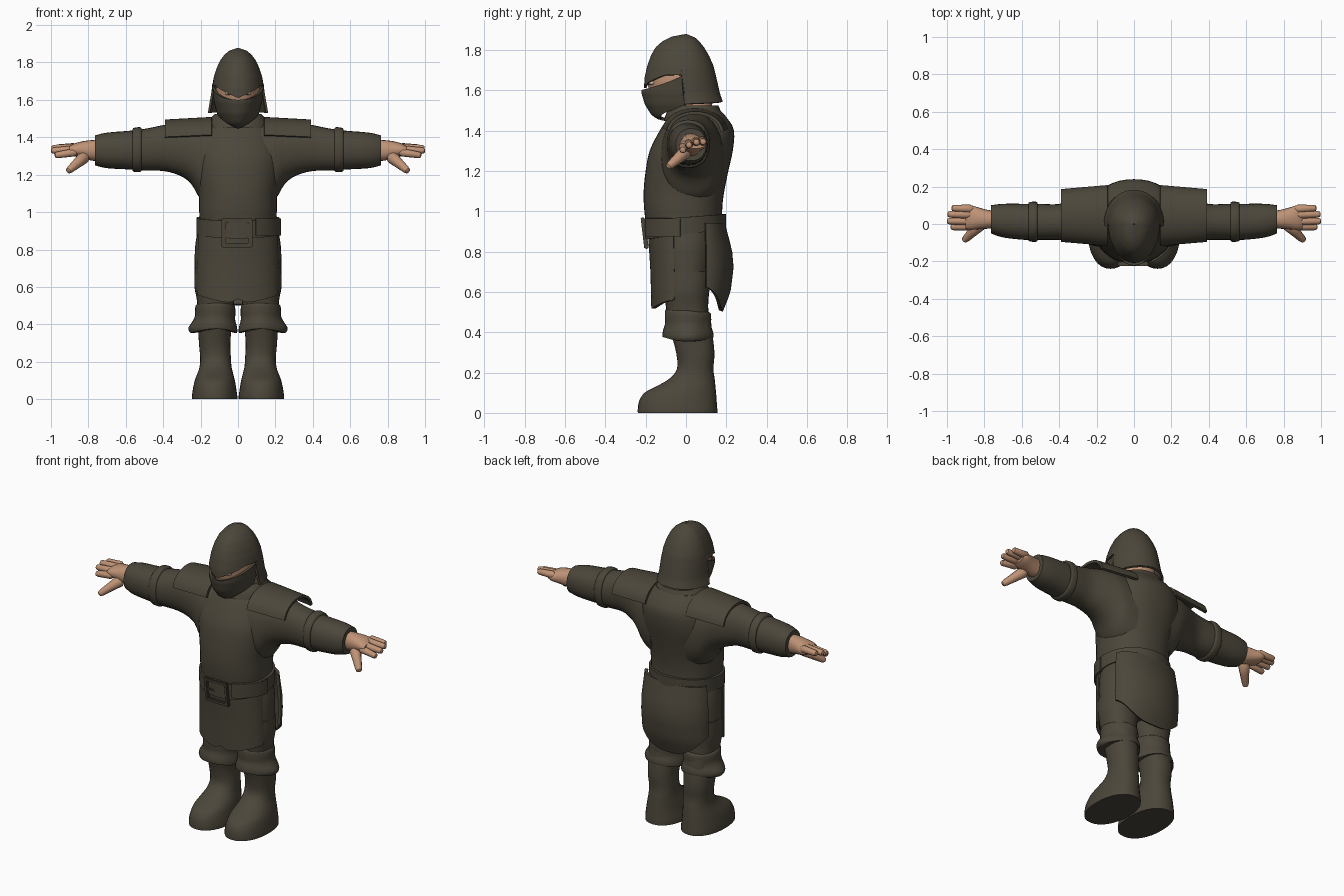
import bpy, bmesh, math
from math import sin, cos, pi, radians
from mathutils import Vector

if "Cube" in bpy.data.objects:
    bpy.data.objects.remove(bpy.data.objects["Cube"])


def material(name, rgb):
    m = bpy.data.materials.new(name)
    m.diffuse_color = (*rgb, 1)
    m.use_nodes = True
    m.node_tree.nodes["Principled BSDF"].inputs["Base Color"].default_value = m.diffuse_color
    return m


CLOTH = material("dark_cloth", (0.072, 0.062, 0.043))
SKIN = material("skin", (0.52, 0.29, 0.18))
PALE = material("eye_white", (0.55, 0.5, 0.42))


def finish(name, bm, mat, mirror=False, thick=0):
    """Turn a bmesh into a smooth object, optionally thickened and mirrored in x."""
    bmesh.ops.remove_doubles(bm, verts=bm.verts, dist=0.0002)
    bmesh.ops.recalc_face_normals(bm, faces=bm.faces)
    me = bpy.data.meshes.new(name)
    bm.to_mesh(me)
    bm.free()
    ob = bpy.data.objects.new(name, me)
    bpy.context.collection.objects.link(ob)
    me.materials.append(mat)
    bpy.ops.object.select_all(action='DESELECT')
    ob.select_set(True)
    bpy.context.view_layer.objects.active = ob
    if thick:
        s = ob.modifiers.new("thickness", 'SOLIDIFY')
        s.thickness, s.offset = thick, 0
        bpy.ops.object.modifier_apply(modifier=s.name)
    bpy.ops.object.shade_smooth_by_angle(angle=radians(42))
    if mirror:
        ob.modifiers.new("mirror", 'MIRROR')
    return ob


def grid(name, f, nu, nv, mat, closed=False, caps=False, **kw):
    """Surface from f(u, v); v runs around when closed."""
    bm = bmesh.new()
    cols = nv if closed else nv + 1
    rows = [[bm.verts.new(f(i / nu, j / nv)) for j in range(cols)] for i in range(nu + 1)]
    for a, b in zip(rows, rows[1:]):
        for j in range(nv):
            k = (j + 1) % cols
            bm.faces.new((a[j], a[k], b[k], b[j]))
    if caps:
        bm.faces.new(rows[0])
        bm.faces.new(rows[-1])
    return finish(name, bm, mat, **kw)


def spline(rows, u):
    """Catmull-Rom interpolation of a short table."""
    t = u * (len(rows) - 1)
    i = min(int(t), len(rows) - 2)
    t -= i
    p = [rows[max(0, min(len(rows) - 1, i + k))] for k in (-1, 0, 1, 2)]
    return [0.5 * (2 * b + (c - a) * t + (2 * a - 5 * b + 4 * c - d) * t * t
                   + (3 * b - a - 3 * c + d) * t ** 3) for a, b, c, d in zip(*p)]


def loft(name, rows, mat, axis='z', power=2.2, segs=28, **kw):
    """Rounded rings along z (z, cx, cy, rx, ry) or along x (x, cy, cz, ry, rz)."""
    def f(u, v):
        h, ca, cb, ra, rb = spline(rows, u)
        s, c = sin(2 * pi * v), cos(2 * pi * v)
        a = ca + ra * math.copysign(abs(s) ** (2 / power), s)
        b = cb + rb * math.copysign(abs(c) ** (2 / power), c)
        return (a, b, h) if axis == 'z' else (h, a, b)
    return grid(name, f, 3 * (len(rows) - 1), segs, mat, closed=True, caps=True, **kw)


def lookup(prof, z):
    z = max(prof[0][0], min(prof[-1][0], z))
    for a, b in zip(prof, prof[1:]):
        if z <= b[0]:
            t = (z - a[0]) / (b[0] - a[0])
            return [p + (q - p) * t for p, q in zip(a[1:], b[1:])]


def shell(name, prof, cy, zlo, zhi, a0=-180, a1=180, nu=12, nv=72, thick=0.014, mat=CLOTH):
    """Sheet wrapped about z; profile rows (z, half width, front y, back y), angle 0 = front."""
    def f(u, v):
        a = radians(a0 + (a1 - a0) * v)
        z = zlo(a) + (zhi(a) - zlo(a)) * u
        w, yf, yb = lookup(prof, z)
        c = cos(a)
        return (w * sin(a), cy - c * ((cy - yf) if c > 0 else (yb - cy)), z)
    return grid(name, f, nu, nv, mat, thick=thick)


def tube(name, p, q, r0, r1, mat):
    """Tapered finger with rounded ends."""
    p, q = Vector(p), Vector(q)
    rot = (q - p).to_track_quat('Z', 'Y')
    prof = [(0, 0.5 * r0), (0.15, r0), (0.5, (r0 + r1) / 2), (0.88, r1), (0.97, 0.8 * r1), (1, 0.4 * r1)]

    def f(u, v):
        t, r = prof[round(u * 5)]
        return p + rot @ Vector((r * cos(2 * pi * v), r * sin(2 * pi * v), t * (q - p).length))
    return grid(name, f, 5, 10, mat, closed=True, caps=True, mirror=True)


def ball(name, c, r, mat, mirror=False):
    bm = bmesh.new()
    bmesh.ops.create_uvsphere(bm, u_segments=24, v_segments=16, radius=1)
    for v in bm.verts:
        v.co = Vector(c) + Vector([a * b for a, b in zip(v.co, r)])
    return finish(name, bm, mat, mirror)


# Torso: (z, front y, back y, half width)
body = [(.86, -.18, .175, .2), (.95, -.2, .18, .205), (1.02, -.208, .18, .208), (1.1, -.21, .19, .21),
        (1.2, -.2, .21, .228), (1.3, -.18, .232, .24), (1.4, -.13, .238, .22),
        (1.46, -.09, .205, .185), (1.5, -.05, .17, .145)]
loft("torso", [(z, 0, (f + b) / 2, w, (b - f) / 2) for z, f, b, w in body], CLOTH, segs=40)
loft("collar", [(1.45, 0, .04, .17, .15), (1.49, 0, .04, .155, .135), (1.525, 0, .045, .125, .115)], CLOTH)

# Sleeves: (x, bottom z, top z, front y, back y)
sleeve = [(.12, 1.02, 1.49, -.13, .19), (.2, 1.07, 1.49, -.12, .18), (.25, 1.15, 1.485, -.105, .165),
          (.31, 1.195, 1.48, -.095, .14), (.4, 1.22, 1.465, -.085, .107), (.5, 1.222, 1.445, -.085, .108),
          (.58, 1.228, 1.435, -.085, .108), (.7, 1.235, 1.425, -.072, .108), (.765, 1.25, 1.41, -.05, .1)]
loft("sleeve", [(x, (f + k) / 2, (b + t) / 2, (k - f) / 2, (t - b) / 2) for x, b, t, f, k in sleeve],
     CLOTH, axis='x', mirror=True)
loft("bracer_strap", [(.515, .012, 1.334, .1, .112), (.525, .012, 1.334, .107, .12),
                      (.555, .012, 1.333, .106, .118), (.565, .012, 1.333, .1, .11)],
     CLOTH, axis='x', mirror=True)


# Shoulder plates arched over the sleeves
def plate(u, v):
    a = radians(-78 + 158 * v)
    r = .158 - .022 * u
    return (.14 + .25 * u, .045 + r * sin(a), 1.375 - .01 * u + (.126 - .004 * u) * cos(a) ** .8)


grid("shoulder_plate", plate, 6, 20, CLOTH, mirror=True, thick=0.016)

# Hands
loft("palm", [(.74, .025, 1.33, .045, .055), (.78, .025, 1.33, .05, .055), (.83, .03, 1.333, .058, .046),
              (.875, .035, 1.333, .066, .034), (.9, .035, 1.332, .06, .022)],
     SKIN, axis='x', mirror=True, segs=20)
for label, y, z, tx, ty, tz in (("little", .08, 1.348, .975, .085, 1.345), ("ring", .05, 1.345, .998, .052, 1.342),
                                ("middle", .015, 1.335, 1.0, .015, 1.328), ("index", -.012, 1.322, .98, -.016, 1.303)):
    tube(label + "_finger", (.86, y, z), (tx, ty, tz), .023, .018, SKIN)
tube("thumb", (.81, .01, 1.305), (.91, -.09, 1.218), .034, .02, SKIN)

# Head and eyes
ball("face", (0, -.03, 1.655), (.117, .162, .165), SKIN)
loft("neck", [(1.46, 0, .04, .09, .09), (1.6, 0, .03, .09, .1)], SKIN)
ball("eye", (.05, -.168, 1.636), (.02, .016, .011), PALE, True)
ball("pupil", (.048, -.182, 1.636), (.008, .006, .008), CLOTH, True)

# Helmet with face opening, long at the sides and back
dome = [(1.52, .158, -.19, .185), (1.58, .142, -.203, .163), (1.66, .134, -.2, .145), (1.72, .124, -.186, .13),
        (1.77, .108, -.168, .108), (1.81, .089, -.145, .084), (1.84, .066, -.11, .06), (1.86, .04, -.068, .036),
        (1.872, .002, -.004, .002)]


def brow(a):
    d = math.degrees(abs(a))
    return 1.61 + .065 * min(1, d / 60) if d < 88 else 1.53 + .012 * (d - 88) / 92


shell("helmet", dome, -.002, brow, lambda a: 1.872, nu=22, nv=90, thick=.012)

# Mask over nose and jaw
jaw = [(1.452, .01, -.09, 0), (1.458, .045, -.13, 0), (1.48, .08, -.165, 0), (1.53, .106, -.197, 0),
       (1.59, .122, -.215, 0), (1.67, .131, -.207, 0)]
shell("mask", jaw, 0, lambda a: 1.452 + .06 * sin(a) ** 2,
      lambda a: 1.6 + .07 * (abs(a) / radians(85)) ** 2, -92, 92, nu=14, nv=40)

# Belt, strap end and buckle
waist = [(.8, .213, -.2, .188), (1, .213, -.206, .188)]
shell("belt", waist, -.01, lambda a: .885 - .025 * cos(a), lambda a: .97 - .015 * cos(a), nu=2, thick=.02)
tail = [(.8, .222, -.212, .19), (1, .222, -.216, .19)]
shell("belt_tail", tail, -.01, lambda a: .875, lambda a: .965, 25, 85, nu=2, nv=14, thick=.016)


def bar(name, x0, x1, z0, z1):
    bm = bmesh.new()
    bmesh.ops.create_cube(bm, size=1)
    for v in bm.verts:
        z = (z0 + z1) / 2 + v.co.z * (z1 - z0)
        v.co = ((x0 + x1) / 2 + v.co.x * (x1 - x0), -.212 + .12 * (.95 - z) + v.co.y * .022, z)
    bmesh.ops.bevel(bm, geom=bm.edges[:], offset=.005, segments=2, affect='EDGES')
    finish(name, bm, CLOTH)


bar("buckle_top", -.087, .077, .945, .968)
bar("buckle_bottom", -.087, .077, .812, .836)
bar("buckle_left", -.087, -.064, .812, .968)
bar("buckle_right", .054, .077, .812, .968)
bar("buckle_prong", -.07, -.015, .885, .902)

# Trousers and skirt panels
loft("hips", [(.95, 0, 0, .2, .15), (.85, 0, .005, .225, .145), (.75, 0, .005, .232, .14),
              (.65, 0, .005, .23, .125), (.6, 0, .005, .22, .105)], CLOTH, segs=36)
loft("thigh", [(.7, .12, .005, .112, .12), (.6, .12, .003, .113, .112), (.53, .12, .005, .1, .105),
               (.42, .12, .015, .092, .1)], CLOTH, mirror=True)
apron = [(.5, .212, -.162, 0), (.7, .21, -.166, 0), (.85, .205, -.176, 0), (.95, .2, -.18, 0)]
shell("front_skirt", apron, -.045, lambda a: .515 + .045 * sin(a) ** 2 + .02 * math.exp(-(a / .12) ** 2),
      lambda a: .93, -84, 84, nu=8, nv=36, thick=.02)
coat = [(.5, .2, 0, .172), (.6, .218, 0, .212), (.72, .222, 0, .227), (.8, .22, 0, .22), (.95, .207, 0, .182)]
shell("back_skirt", coat, .085, lambda a: .505 + .12 * abs(sin(a)) ** 3, lambda a: .94,
      96, 264, nu=12, nv=36, thick=.018)

# Boots and turned-down cuffs
loft("boot", [(.47, .122, .022, .09, .1), (.4, .123, .028, .09, .102), (.3, .125, .046, .084, .095),
              (.22, .12, .046, .082, .09), (.17, .12, .03, .086, .112), (.13, .122, -.002, .098, .148),
              (.1, .124, -.028, .107, .177), (.06, .125, -.04, .115, .192), (.02, .125, -.042, .121, .197),
              (0, .125, -.042, .121, .197)], CLOTH, mirror=True, segs=32)


def cuff(u, v):
    z, r = spline([(.51, .094), (.5, .11), (.465, .113), (.43, .112), (.395, .122), (.365, .123), (.368, .1)], u)
    a = 2 * pi * v
    out = max(0, sin(a)) ** 4
    x = .118 + r * sin(a) * .92 + out * (.008 + .028 * max(0, 1 - abs(u - .7) / .3))
    return (x, .01 + r * 1.02 * cos(a), z + .012 * cos(2 * a) * u - .01 * cos(a) * (1 - u))


grid("boot_cuff", cuff, 18, 32, CLOTH, closed=True, caps=True, mirror=True)
